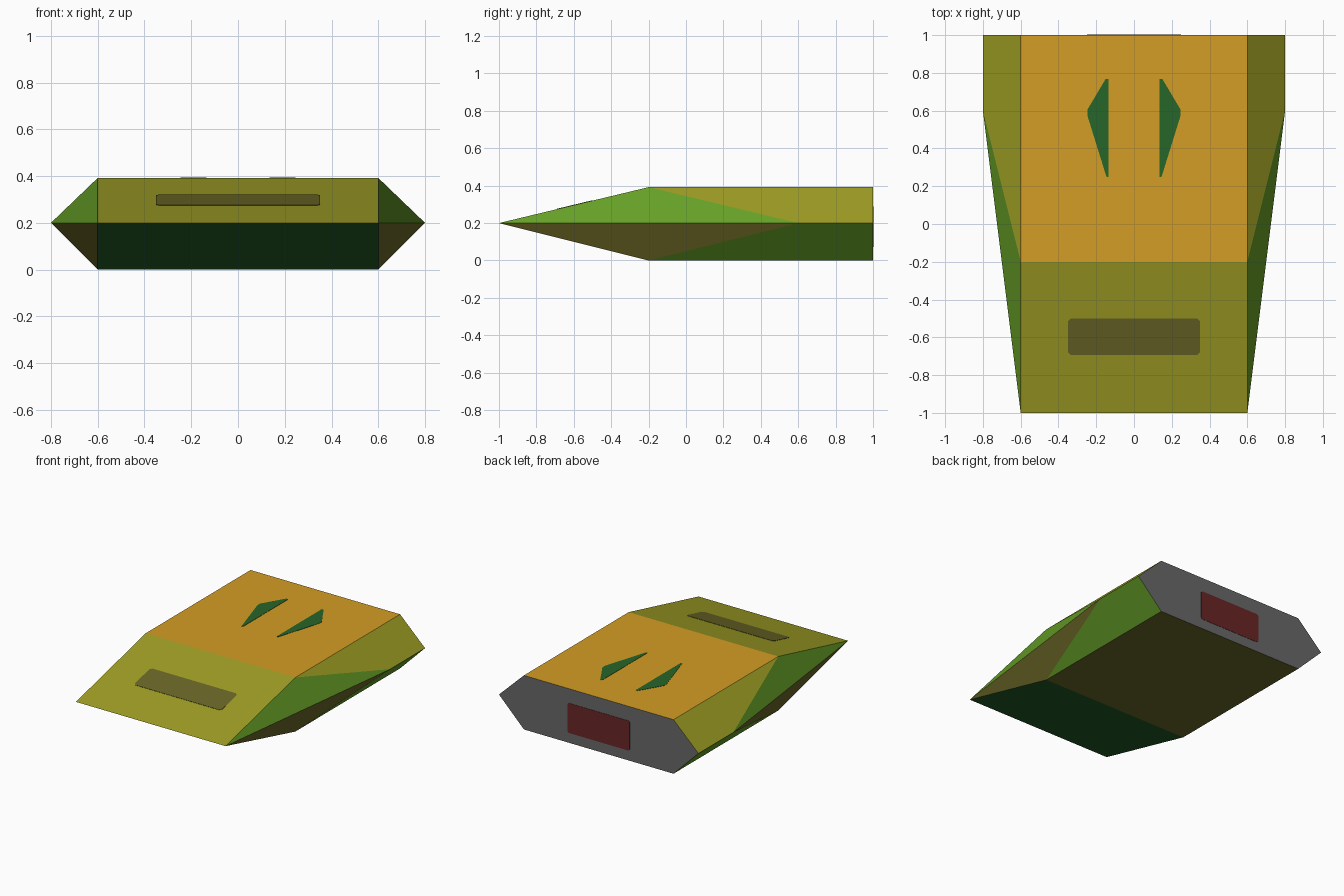
import bpy, bmesh, math
from mathutils import Matrix

if "Cube" in bpy.data.objects:
    bpy.data.objects.remove(bpy.data.objects["Cube"])

MID, TOP = 0.2, 0.392          # height of the waistline and of the deck


def linear(c):
    c /= 255
    return c / 12.92 if c <= 0.04045 else ((c + 0.055) / 1.055) ** 2.4


def material(name, r, g, b):
    m = bpy.data.materials.new(name)
    m.diffuse_color = (linear(r), linear(g), linear(b), 1)
    m.use_nodes = True
    m.node_tree.nodes["Principled BSDF"].inputs["Base Color"].default_value = m.diffuse_color
    return m


orange = material("orange", 212, 157, 37)
olive = material("olive", 158, 157, 36)
green = material("green", 102, 159, 38)
dark_green = material("dark_green", 39, 102, 41)
brown = material("brown", 105, 101, 38)
grey = material("grey", 104, 104, 104)
red = material("dark_red", 104, 37, 37)


def finish(name, bm, mats):
    mesh = bpy.data.meshes.new(name)
    bm.to_mesh(mesh)
    bm.free()
    for m in mats:
        mesh.materials.append(m)
    ob = bpy.data.objects.new(name, mesh)
    bpy.context.collection.objects.link(ob)
    return ob


# Hull: wedge nose, flat deck and belly, sides pinched out at the waistline
bm = bmesh.new()
for s in (-1, 1):
    for z in (0, TOP):
        bm.verts.new((0.6 * s, -0.2, z))
        bm.verts.new((0.6 * s, 1, z))
    bm.verts.new((0.6 * s, -1, MID))
    bm.verts.new((0.8 * s, 0.6, MID))
    bm.verts.new((0.8 * s, 1, MID))
bmesh.ops.convex_hull(bm, input=bm.verts[:])
bmesh.ops.dissolve_limit(bm, angle_limit=0.01, verts=bm.verts[:], edges=bm.edges[:])
bmesh.ops.recalc_face_normals(bm, faces=bm.faces[:])

# Hull colours by facing direction
hull_mats = [orange, olive, green, dark_green, brown, grey]
for f in bm.faces:
    n = f.normal
    up = n.z > 0
    if n.y > 0.9:                      # stern
        m = grey
    elif abs(n.z) > 0.99:              # deck and belly
        m = orange if up else brown
    elif abs(n.x) < 0.1:               # nose slopes
        m = olive if up else dark_green
    elif n.y < -0.05:                  # front side triangles
        m = green if up else brown
    else:                              # rear side panels
        m = olive if up else green
    f.material_index = hull_mats.index(m)
finish("hull", bm, hull_mats)


def plate(name, outline, mat, matrix):
    """Thin plate from a flat outline, laid on the surface given by matrix."""
    bm = bmesh.new()
    face = bm.faces.new([bm.verts.new((x, y, -0.001)) for x, y in outline])
    ext = bmesh.ops.extrude_face_region(bm, geom=[face])["geom"]
    top = [v for v in ext if isinstance(v, bmesh.types.BMVert)]
    bmesh.ops.translate(bm, verts=top, vec=(0, 0, 0.003))
    bmesh.ops.recalc_face_normals(bm, faces=bm.faces[:])
    ob = finish(name, bm, [mat])
    ob.matrix_world = matrix
    return ob


def chamfered(w, h, c):
    """Rectangle of half sizes w, h with cut corners."""
    return [(w, c - h), (w, h - c), (w - c, h), (c - w, h),
            (-w, h - c), (-w, c - h), (c - w, -h), (w - c, -h)]


# Windscreen on the nose slope
slope = math.atan2(TOP - MID, 0.8)
y = -0.597
plate("windscreen", chamfered(0.35, 0.099, 0.015), brown,
      Matrix.Translation((0, y, MID + (y + 1) * math.tan(slope)))
      @ Matrix.Rotation(slope, 4, 'X'))

# Exhaust panel on the stern
plate("exhaust_panel", chamfered(0.25, 0.108, 0.01), red,
      Matrix.Translation((0, 1, 0.18)) @ Matrix.Rotation(-math.pi / 2, 4, 'X'))

# Pair of deck vents
vents = plate("deck_vents",
              [(0.135, 0.25), (0.146, 0.25), (0.247, 0.575),
               (0.247, 0.605), (0.15, 0.768), (0.135, 0.768)],
              dark_green, Matrix.Translation((0, 0, TOP)))
vents.modifiers.new("mirror", 'MIRROR')
